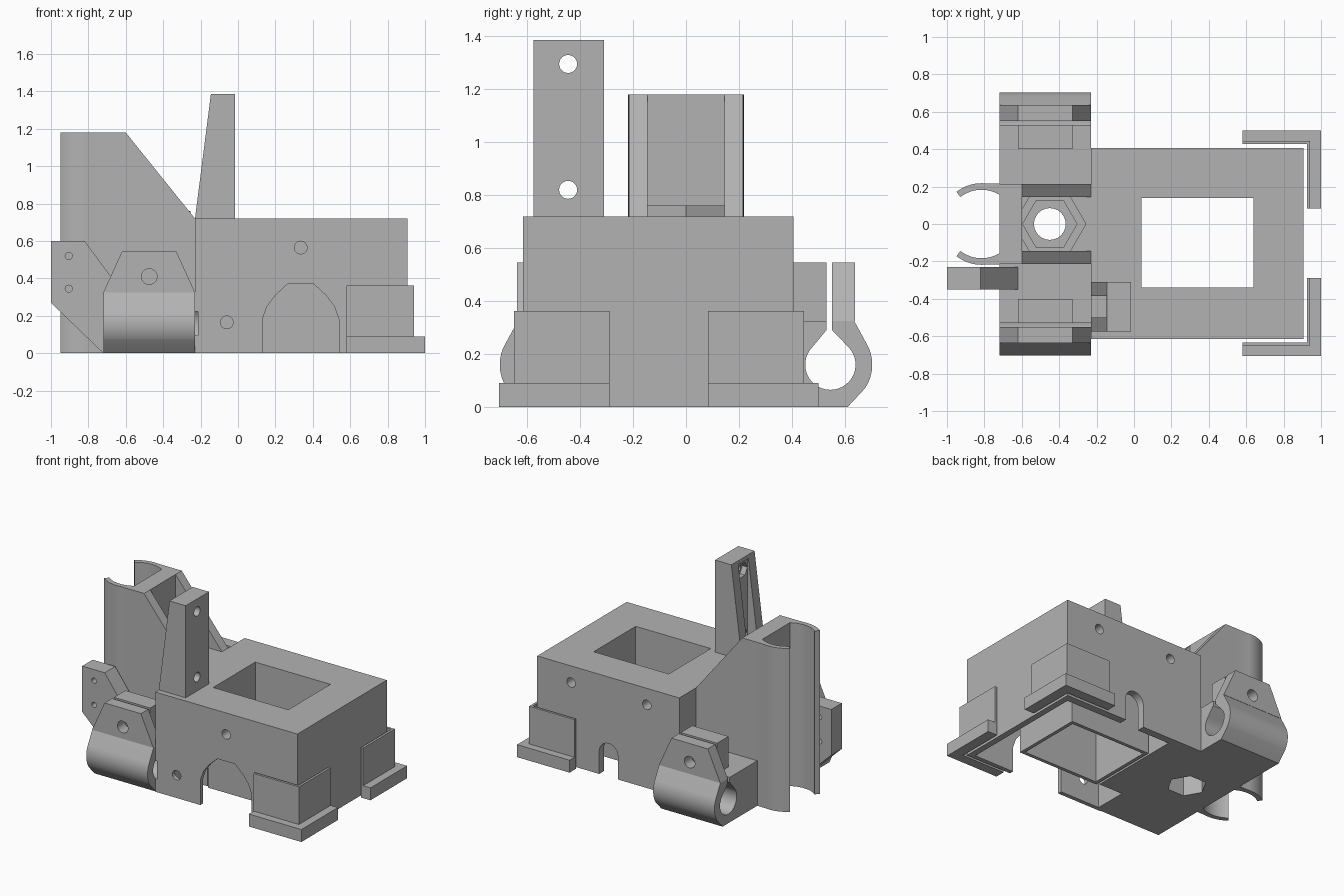
import bpy, bmesh
from math import cos, sin, pi, radians

cube = bpy.data.objects.get("Cube")
if cube:
    bpy.data.objects.remove(cube)

GREY = (0.45, 0.45, 0.45, 1)
mat = bpy.data.materials.new("plain_grey")
mat.use_nodes = True
mat.diffuse_color = GREY
mat.node_tree.nodes["Principled BSDF"].inputs["Base Color"].default_value = GREY


def arc(cx, cy, r, a0, a1, n):
    steps = [radians(a0 + (a1 - a0) * i / n) for i in range(n + 1)]
    return [(cx + r * cos(a), cy + r * sin(a)) for a in steps]


def circle(cx, cy, r, n=24):
    return arc(cx, cy, r, 0, 360, n)[:-1]


def rect(u0, u1, v0, v1):
    return [(u0, v0), (u1, v0), (u1, v1), (u0, v1)]


def prism(name, pts, axis, a, b):
    """Extrude a flat profile along an axis from a to b."""
    place = {"x": lambda u, v, w: (w, u, v),
             "y": lambda u, v, w: (u, w, v),
             "z": lambda u, v, w: (u, v, w)}[axis]
    bm = bmesh.new()
    low = [bm.verts.new(place(u, v, a)) for u, v in pts]
    high = [bm.verts.new(place(u, v, b)) for u, v in pts]
    bm.faces.new(low)
    bm.faces.new(high)
    n = len(pts)
    for i in range(n):
        j = (i + 1) % n
        bm.faces.new((low[i], low[j], high[j], high[i]))
    bmesh.ops.recalc_face_normals(bm, faces=bm.faces)
    mesh = bpy.data.meshes.new(name)
    bm.to_mesh(mesh)
    bm.free()
    mesh.materials.append(mat)
    ob = bpy.data.objects.new(name, mesh)
    bpy.context.collection.objects.link(ob)
    return ob


def box(name, x0, x1, y0, y1, z0, z1):
    return prism(name, rect(x0, x1, y0, y1), "z", z0, z1)


def cut(ob, *cutters):
    bpy.context.view_layer.objects.active = ob
    for c in cutters:
        c.hide_render = True
        mod = ob.modifiers.new("cut", "BOOLEAN")
        mod.operation = "DIFFERENCE"
        mod.solver = "EXACT"
        mod.object = c
        bpy.ops.object.modifier_apply(modifier=mod.name)
        bpy.data.objects.remove(c)


def flip(pts, s):
    return [(u * s, v) for u, v in pts]


# Rod bore with a teardrop top and clamping slot
bore = arc(0.545, 0.16, 0.095, 45, -225, 28) + [(0.53, 0.29), (0.53, 0.4), (0.552, 0.4), (0.552, 0.29)]

# Main block: underside pocket, arches, screw holes
block = box("main_block", -0.23, 0.905, -0.615, 0.405, 0, 0.72)
front_arch = [(0.13, -0.1), (0.13, 0.18), (0.155, 0.25), (0.2, 0.31), (0.265, 0.37),
              (0.405, 0.37), (0.47, 0.31), (0.515, 0.25), (0.54, 0.18), (0.54, -0.1)]
back_arch = [(0.41, -0.1)] + arc(0.335, 0.165, 0.075, 0, 180, 12) + [(0.26, -0.1)]
cut(block,
    box("pocket", 0, 0.86, -0.585, 0.35, -0.1, 0.38),
    box("pocket_corner", -0.19, 0.1, -0.585, -0.35, -0.1, 0.3),
    box("window", 0.04, 0.64, -0.34, 0.14, -0.1, 0.9),
    prism("front_arch", front_arch, "y", -0.7, -0.5),
    prism("back_arch", back_arch, "y", 0.3, 0.5),
    prism("bore_end", flip(bore, -1), "x", -0.3, -0.215))
for x, z, y0, y1 in ((0.335, 0.565, -0.7, -0.45), (-0.06, 0.165, -0.7, -0.55),
                     (0.635, 0.6, 0.25, 0.5), (0.03, 0.6, 0.25, 0.5)):
    cut(block, prism("screw_hole", circle(x, z, 0.034), "y", y0, y1))

# Thin sleeve that lines the window down to the base
sleeve = box("window_sleeve", 0.015, 0.665, -0.365, 0.165, 0, 0.4)
cut(sleeve, box("sleeve_hole", 0.04, 0.64, -0.34, 0.14, -0.1, 0.9))

# Arm carrying the two rod clamps
half = [(0.61, 0)] + arc(0.545, 0.16, 0.158, -35, 28, 14) + [(0.635, 0.325)]
arm = prism("clamp_arm", half + flip(half, -1)[::-1], "x", -0.72, -0.23)
cut(arm,
    prism("bore_back", bore, "x", -0.8, -0.1),
    prism("bore_front", flip(bore, -1), "x", -0.8, -0.1),
    prism("nut_trap", circle(-0.45, 0, 0.13, 6), "z", -0.1, 0.2),
    prism("bolt_bore", circle(-0.45, 0, 0.085), "z", 0.1, 0.5))

# Clamp jaws on both sides
taper = [(-0.72, 0.325), (-0.23, 0.325), (-0.33, 0.545), (-0.62, 0.545)]
for side, s in (("back", 1), ("front", -1)):
    outer = prism(side + "_outer_jaw", taper, "y", *sorted((0.552 * s, 0.637 * s)))
    inner = prism(side + "_inner_jaw", rect(-0.62, -0.33, 0.325, 0.545), "y",
                  *sorted((0.4 * s, 0.53 * s)))
    for jaw in (outer, inner):
        cut(jaw, prism("jaw_hole", circle(-0.475, 0.41, 0.042), "y", *sorted((0.3 * s, 0.8 * s))))

# Sloped column with an open bay and bolt hole
slope = [(-0.72, 0.325), (-0.23, 0.325), (-0.23, 0.72), (-0.6, 1.18), (-0.72, 1.18)]
column = prism("column", slope, "y", -0.215, 0.215)
cut(column,
    box("bay", -0.6, -0.1, -0.145, 0.145, 0.72, 1.4),
    prism("column_bore", circle(-0.45, 0, 0.085), "z", 0.2, 0.9))

# Hexagonal boss around the bolt hole
boss = prism("hex_boss", circle(-0.45, 0, 0.195, 6), "z", 0.7, 0.76)
cut(boss,
    prism("boss_recess", circle(-0.45, 0, 0.145, 6), "z", 0.74, 0.9),
    prism("boss_bore", circle(-0.45, 0, 0.085), "z", 0.6, 0.9))

# Open cylindrical holder: two curved arms
curl = [(-0.7, 0.215)] + arc(-0.815, 0, 0.218, 82, 128, 12) + arc(-0.815, 0, 0.183, 128, 58, 18) + [(-0.7, 0.14)]
for side, s in (("back", 1), ("front", -1)):
    prism(side + "_holder_arm", [(x, y * s) for x, y in curl], "z", 0, 1.18)

# Side bracket with two small holes
bracket = prism("side_bracket", [(-1, 0.27), (-0.72, 0), (-0.62, 0), (-0.62, 0.33),
                                 (-0.82, 0.6), (-1, 0.6)], "y", -0.35, -0.23)
for z in (0.52, 0.345):
    cut(bracket, prism("bracket_hole", circle(-0.905, z, 0.019, 16), "y", -0.5, -0.1))

# Upright post with a grooved rear face
post = prism("post", [(-0.23, 0.72), (-0.015, 0.72), (-0.015, 1.385), (-0.145, 1.385)],
             "y", -0.575, -0.31)
cut(post, box("groove", -0.3, -0.14, -0.5, -0.385, 0.7, 1.36))
for z in (1.295, 0.82):
    cut(post,
        prism("post_hole", circle(-0.445, z, 0.034), "x", -0.4, 0.1),
        prism("post_nut", circle(-0.445, z, 0.055, 6), "x", -0.4, -0.1))

# Corner guards: thin upright wall with a wider foot
def corner(name, x1, yo, z1):
    pts = [(0.58, 0.428), (0.58, yo), (x1, yo), (x1, 0.083), (0.925, 0.083), (0.925, 0.428)]
    prism("back_" + name, pts, "z", 0, z1)
    prism("front_" + name, [(x, -0.205 - y) for x, y in pts], "z", 0, z1)


corner("guard_wall", 0.942, 0.445, 0.362)
corner("guard_foot", 1, 0.5, 0.09)

# Smooth curved faces, keep edges crisp
for ob in bpy.context.view_layer.objects:
    ob.select_set(ob.type == "MESH")
bpy.context.view_layer.objects.active = block
bpy.ops.object.shade_smooth_by_angle(angle=radians(25))
